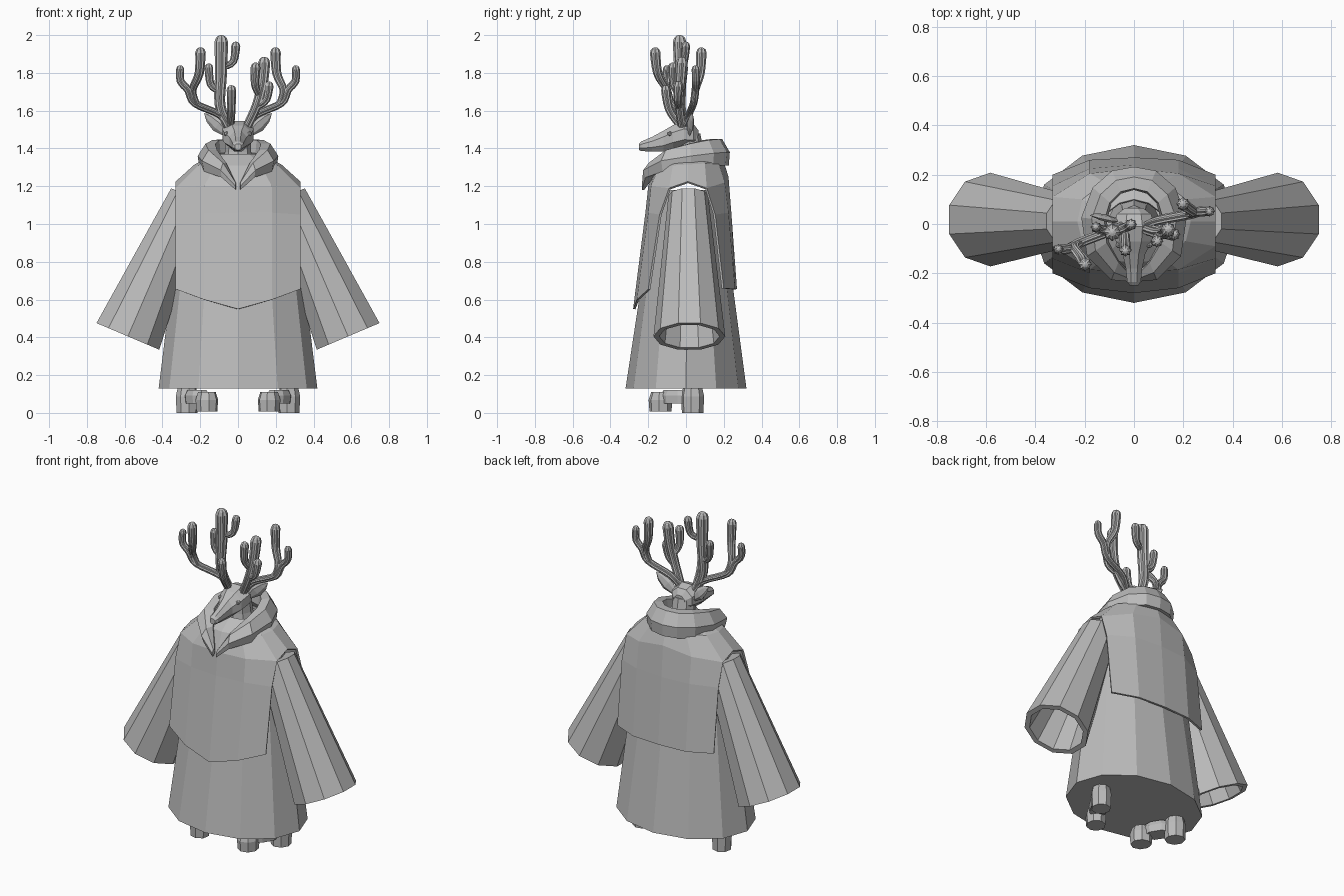
import bpy, bmesh
from math import cos, sin, pi, atan2
from mathutils import Vector, Matrix

cube = bpy.data.objects.get("Cube")
if cube:
    bpy.data.objects.remove(cube)

grey = bpy.data.materials.new("plain grey")
grey.use_nodes = True
colour = (0.5, 0.5, 0.5, 1)
grey.diffuse_color = colour
grey.node_tree.nodes["Principled BSDF"].inputs["Base Color"].default_value = colour


def finish(name, bm):
    bmesh.ops.recalc_face_normals(bm, faces=bm.faces)
    mesh = bpy.data.meshes.new(name)
    bm.to_mesh(mesh)
    bm.free()
    mesh.materials.append(grey)
    obj = bpy.data.objects.new(name, mesh)
    bpy.context.collection.objects.link(obj)
    return obj


def add_loft(bm, rings, cap=True, closed=True):
    """Bridge consecutive rings of points, capping the two ends."""
    rows = [[bm.verts.new(p) for p in ring] for ring in rings]
    n = len(rows[0])
    for a, b in zip(rows, rows[1:]):
        for i in range(n if closed else n - 1):
            j = (i + 1) % n
            bm.faces.new((a[i], a[j], b[j], b[i]))
    if cap:
        bm.faces.new(rows[0])
        bm.faces.new(rows[-1])


def loft(name, rings, **options):
    bm = bmesh.new()
    add_loft(bm, rings, **options)
    return finish(name, bm)


def ring(centre, u, v, sides, offset=0.0, rib=1.0):
    """Points round an ellipse with half axes u and v; rib shrinks every other point."""
    out = []
    for i in range(sides):
        a = 2 * pi * i / sides + offset
        k = rib if i % 2 else 1.0
        out.append(Vector(centre) + (Vector(u) * cos(a) + Vector(v) * sin(a)) * k)
    return out


def flat_ring(x, y, z, rx, ry, sides, offset=0.0):
    return ring((x, y, z), (rx, 0, 0), (0, ry, 0), sides, offset)


def round_trip(half):
    """Complete a front-to-back half outline with its mirror image."""
    return half + [(-x, y, z) for x, y, z in half[-2:0:-1]]


# Robe
loft("robe", [flat_ring(0, 0, 0.13, 0.42, 0.32, 12),
              flat_ring(0, 0.01, 1.18, 0.29, 0.17, 12)])

# Poncho: shoulder cap with a front and a back panel, open at the sides
edge = [(0, -0.2, 1.2), (0.18, -0.185, 1.2), (0.33, -0.09, 1.19), (0.33, 0.01, 1.225),
        (0.33, 0.11, 1.19), (0.18, 0.205, 1.22), (0, 0.225, 1.25)]
upper = [(0, -0.16, 1.31), (0.12, -0.14, 1.31), (0.21, -0.07, 1.31), (0.23, 0.01, 1.315),
         (0.21, 0.1, 1.32), (0.12, 0.17, 1.33), (0, 0.2, 1.33)]
neckline = [(x * 0.5, y * 0.5, 1.37) for x, y, z in upper]
front_mid = [(0, -0.215, 1.06), (0.18, -0.2, 1.06), (0.33, -0.14, 1.05)]
front_hem = [(0, -0.28, 0.55), (0.18, -0.26, 0.6), (0.33, -0.2, 0.655)]
back_mid = [(0, 0.24, 1.06), (0.18, 0.225, 1.06), (0.33, 0.155, 1.05)]
back_hem = [(0, 0.27, 0.655), (0.18, 0.26, 0.655), (0.33, 0.2, 0.66)]


def panel(rows):
    return [[(-x, y, z) for x, y, z in row[:0:-1]] + row for row in rows]


bm = bmesh.new()
add_loft(bm, [round_trip(r) for r in (neckline, upper, edge)], cap=False)
add_loft(bm, panel([edge[:3], front_mid, front_hem]), cap=False, closed=False)
add_loft(bm, panel([edge[:3:-1], back_mid, back_hem]), cap=False, closed=False)
bmesh.ops.remove_doubles(bm, verts=bm.verts, dist=0.0005)
poncho = finish("poncho", bm)
cloth = poncho.modifiers.new("thickness", "SOLIDIFY")
cloth.thickness = 0.012

# Wide hollow sleeves
for side, name in ((1, "left_sleeve"), (-1, "right_sleeve")):
    top, end = Vector((side * 0.262, 0.012, 1.15)), Vector((side * 0.583, 0.018, 0.405))
    across = Vector((side * 0.92, 0, 0.39))
    y_axis = Vector((0, 1, 0))

    def hoop(t, r):
        return ring(top.lerp(end, t), across * r, y_axis * r, 10, pi / 10)

    loft(name, [hoop(0, 0.105), hoop(1, 0.19), hoop(1, 0.16), hoop(0.6, 0.12)])

# Folded hood collar: centre, half width and half height at each station
stations = [((0.012, -0.222, 1.2), 0.012, 0.022), ((0.075, -0.185, 1.285), 0.045, 0.045),
            ((0.145, -0.1, 1.335), 0.055, 0.065), ((0.162, 0.02, 1.36), 0.052, 0.075),
            ((0.13, 0.115, 1.375), 0.05, 0.08), ((0.07, 0.17, 1.38), 0.05, 0.08),
            ((0, 0.185, 1.38), 0.047, 0.082)]
stations += [((-c[0], c[1], c[2]), w, h) for c, w, h in stations[-2::-1]]
sections = []
for c, w, h in stations:
    out = Vector((c[0], c[1], 0)).normalized()
    sections.append(ring(c, out * w, Vector((0, 0, h)) - out * h * 0.25, 6))
loft("hood_collar", sections)

# Neck and head
loft("neck", [flat_ring(0, 0.03, 1.22, 0.1, 0.09, 8), flat_ring(0, 0.025, 1.38, 0.07, 0.07, 8),
              flat_ring(0, 0.015, 1.48, 0.065, 0.06, 8)])
skull = [(-0.25, 1.408, 0.018, 0.018), (-0.235, 1.412, 0.03, 0.028), (-0.18, 1.422, 0.036, 0.042),
         (-0.12, 1.438, 0.05, 0.06), (-0.07, 1.458, 0.08, 0.07), (-0.01, 1.475, 0.09, 0.075),
         (0.04, 1.47, 0.075, 0.065), (0.065, 1.46, 0.04, 0.04)]
loft("head", [ring((0, y, z), (w, 0, 0), (0, 0, h), 8, pi / 8) for y, z, w, h in skull])

for side, word in ((1, "left"), (-1, "right")):
    # Leaf-shaped ear
    root, tip = Vector((side * 0.065, 0.015, 1.48)), Vector((side * 0.178, 0.035, 1.585))
    rings = []
    for t, r in ((0, 0.018), (0.4, 0.036), (0.75, 0.026), (1, 0.002)):
        rings.append(ring(root.lerp(tip, t), Vector((side * 0.6, 0.3, -0.74)) * r,
                          Vector((0, 0.4 * r, 0)), 6))
    loft(word + "_ear", rings)

    # Eye
    bm = bmesh.new()
    place = Matrix.Translation((side * 0.062, -0.085, 1.478))
    bmesh.ops.create_icosphere(bm, subdivisions=1, radius=0.014, matrix=place)
    finish(word + "_eye", bm)

    # Blocky foot with toe turned inwards and an arched sole
    bm = bmesh.new()
    heel, toe = Vector((side * 0.27, 0.035, 0)), Vector((side * 0.165, -0.135, 0))
    ahead = (toe - heel).normalized()
    turn = atan2(ahead.y, ahead.x)
    for spot, length, width, low, high in ((0.0, 0.058, 0.055, 0.005, 0.15),
                                           (1.0, 0.06, 0.055, 0.012, 0.115),
                                           (0.5, 0.09, 0.05, 0.055, 0.125)):
        c = heel.lerp(toe, spot)
        spin = Matrix.Rotation(turn, 3, "Z")
        u, v = spin @ Vector((length, 0, 0)), spin @ Vector((0, width, 0))
        add_loft(bm, [ring(c + Vector((0, 0, z)), u * k, v * k, 8, pi / 8)
                      for z, k in ((low, 1), (low + 0.6 * (high - low), 1.08), (high, 0.85))])
    for vert in bm.verts:
        vert.co.z = max(0, vert.co.z - 0.005)
    finish(word + "_foot", bm)


# Ribbed antler branch that swells towards a rounded tip
def branch(bm, points, thin, thick):
    pts = [Vector(p) for p in points]
    path = []
    for i in range(len(pts) - 1):
        p0, p1 = pts[max(i - 1, 0)], pts[i]
        p2, p3 = pts[i + 1], pts[min(i + 2, len(pts) - 1)]
        for k in range(4):
            t = k / 4
            path.append(0.5 * (2 * p1 + (p2 - p0) * t + (2 * p0 - 5 * p1 + 4 * p2 - p3) * t * t
                               + (3 * p1 - p0 - 3 * p2 + p3) * t ** 3))
    last = (pts[-1] - path[-1]).normalized()
    end = pts[-1] - last * thick
    path = [p for p in path if (p - end).dot(last) < -0.005 or p.z < end.z - 0.02]
    count = len(path)
    radii = [thin + (thick - thin) * (i / count) ** 1.5 for i in range(count)]
    for step, scale in ((0, 1), (0.6, 0.8), (0.9, 0.45), (1, 0.12)):
        path.append(end + last * thick * step)
        radii.append(thick * scale)
    rings = []
    for i, (p, r) in enumerate(zip(path, radii)):
        along = (path[min(i + 1, len(path) - 1)] - path[max(i - 1, 0)]).normalized()
        u = Vector((0, 1, 0)).cross(along).normalized()
        rings.append(ring(p, u * r, along.cross(u) * r, 16, 0, 0.8))
    add_loft(bm, rings)


# Sweeping outer beams with a fork, the same on both sides but leaning apart
for side, word, lean in ((1, "left", 0.5), (-1, "right", -1)):
    bm = bmesh.new()
    y = 0.1 * lean
    branch(bm, [(side * 0.05, -0.01, 1.52), (side * 0.1, y * 0.3, 1.58),
                (side * 0.23, y * 0.8, 1.64), (side * 0.265, y, 1.71),
                (side * 0.305, y * 1.05, 1.76), (side * 0.305, y, 1.84)], 0.02, 0.021)
    branch(bm, [(side * 0.22, y * 0.8, 1.635), (side * 0.24, y, 1.71),
                (side * 0.205, y * 1.5, 1.8), (side * 0.198, y * 1.65, 1.935)], 0.018, 0.028)
    finish(word + "_outer_antler", bm)

# Tall right trunk with its side shoots
bm = bmesh.new()
branch(bm, [(-0.05, -0.02, 1.52), (-0.095, -0.03, 1.63), (-0.09, -0.03, 1.8), (-0.088, -0.035, 2)],
       0.026, 0.036)
branch(bm, [(-0.09, -0.03, 1.7), (-0.145, -0.02, 1.74), (-0.155, -0.01, 1.85)], 0.018, 0.023)
branch(bm, [(-0.085, -0.03, 1.83), (-0.025, -0.01, 1.86), (-0.01, 0, 1.965)], 0.017, 0.024)
branch(bm, [(-0.04, -0.03, 1.52), (-0.035, -0.09, 1.61), (-0.035, -0.11, 1.735)], 0.02, 0.025)
finish("right_inner_antler", bm)

# Shorter left trunk with its side shoots
bm = bmesh.new()
branch(bm, [(0.05, -0.02, 1.52), (0.1, -0.035, 1.63), (0.13, -0.03, 1.75), (0.14, -0.02, 1.885)],
       0.024, 0.032)
branch(bm, [(0.115, -0.035, 1.68), (0.09, -0.065, 1.74), (0.095, -0.07, 1.855)], 0.018, 0.026)
branch(bm, [(0.1, -0.035, 1.62), (0.15, -0.045, 1.66), (0.165, -0.04, 1.755)], 0.018, 0.026)
finish("left_inner_antler", bm)
